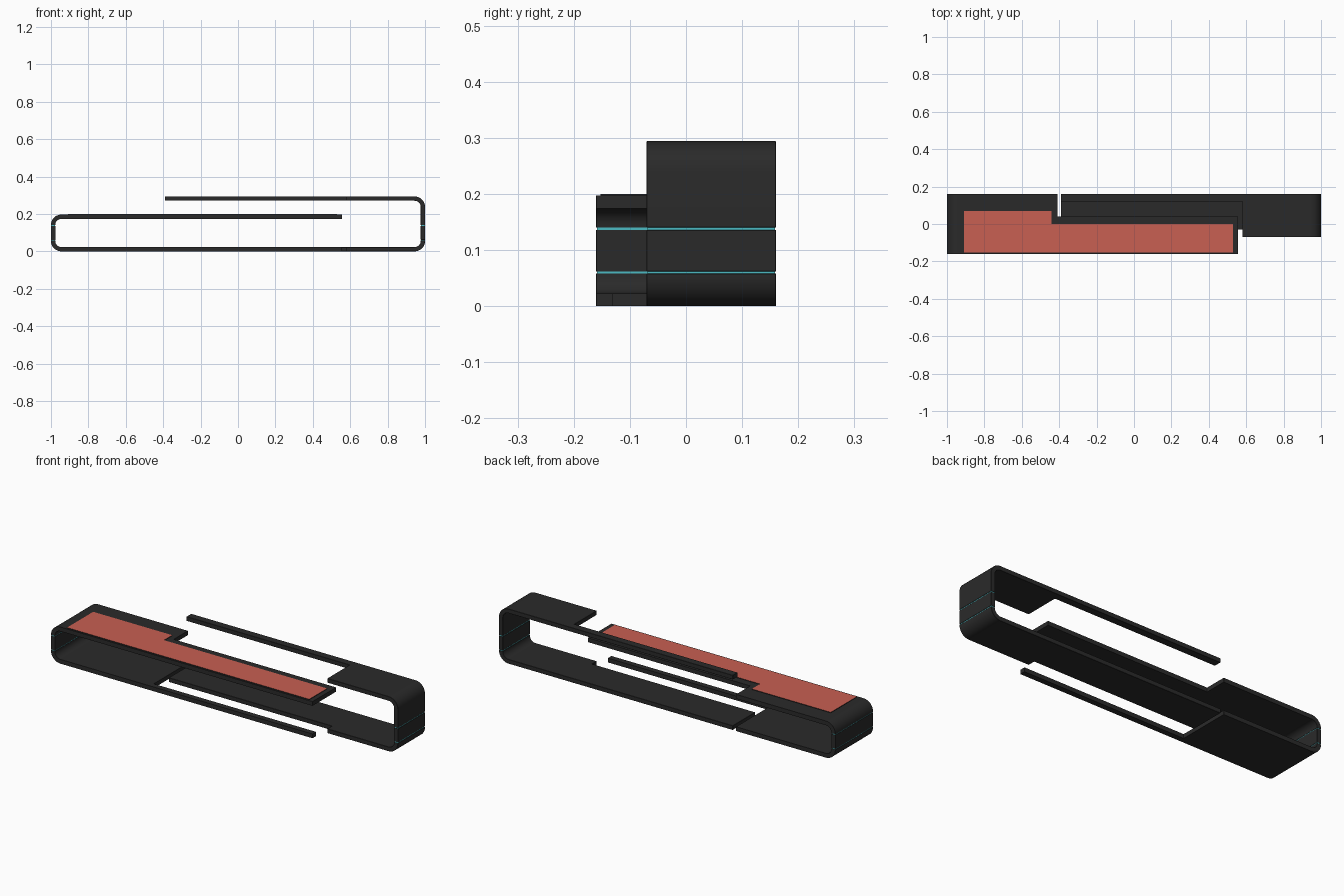
import bpy, bmesh
from math import cos, sin, pi

if "Cube" in bpy.data.objects:
    bpy.data.objects.remove(bpy.data.objects["Cube"])

WALL = 0.023             # band thickness
RADIUS = 0.056           # outer bend radius
SEAMS = (0.06, 0.138)    # heights of the seams in the end walls
GAP = 0.004


def material(name, rgb):
    m = bpy.data.materials.new(name)
    m.use_nodes = True
    m.diffuse_color = (*rgb, 1)
    m.node_tree.nodes["Principled BSDF"].inputs["Base Color"].default_value = (*rgb, 1)
    return m


charcoal = material("charcoal", (0.023, 0.023, 0.023))
red = material("brick_red", (0.58, 0.115, 0.085))
teal = material("teal", (0.07, 0.5, 0.55))


def finish(name, bm, *mats):
    mesh = bpy.data.meshes.new(name)
    bm.to_mesh(mesh)
    bm.free()
    for mat in mats:
        mesh.materials.append(mat)
    obj = bpy.data.objects.new(name, mesh)
    bpy.context.collection.objects.link(obj)
    return obj


def bend(height, start):
    """Quarter circle at the end wall, running clockwise."""
    return [(1 - RADIUS + RADIUS * cos(start - i * pi / 16),
             height + RADIUS * sin(start - i * pi / 16)) for i in range(9)]


def folded_band(name, side, top, tip, shoulder, ys, keep):
    """Sheet folded round one end; keep(is_top, y) says which arm strips exist."""
    path = [(tip, top), (shoulder, top)] + bend(top - RADIUS, pi / 2)
    for z in reversed(SEAMS):
        path += [(1, z + GAP / 2), (1, z - GAP / 2)]
    path += bend(RADIUS, 0) + [(shoulder, 0), (tip, 0)]
    if side < 0:
        path.reverse()
    bm = bmesh.new()
    rows = [[bm.verts.new((side * u, y, z)) for y in ys] for u, z in path]
    for i in range(len(path) - 1):
        (u0, z0), (u1, z1) = path[i], path[i + 1]
        mid_u, mid_z = (u0 + u1) / 2, (z0 + z1) / 2
        if any(abs(mid_z - z) < GAP / 8 for z in SEAMS) and mid_u > 0.999:
            continue                                   # open seam
        for j in range(len(ys) - 1):
            if mid_u < shoulder and not keep(mid_z > top / 2, (ys[j] + ys[j+1]) / 2):
                continue                               # cut-away arm strip
            bm.faces.new((rows[i][j], rows[i+1][j], rows[i+1][j+1], rows[i][j+1]))
    loose = [v for v in bm.verts if not v.link_faces]
    bmesh.ops.delete(bm, geom=loose, context='VERTS')
    obj = finish(name, bm, charcoal)

    solid = obj.modifiers.new("thickness", 'SOLIDIFY')
    solid.thickness, solid.offset, solid.use_even_offset = WALL, -1, True
    edge = obj.modifiers.new("soft_edges", 'BEVEL')
    edge.width, edge.segments, edge.limit_method = 0.001, 1, 'ANGLE'
    bpy.ops.object.select_all(action='DESELECT')
    obj.select_set(True)
    bpy.context.view_layer.objects.active = obj
    for mod in ("thickness", "soft_edges"):
        bpy.ops.object.modifier_apply(modifier=mod)
    bpy.ops.object.shade_smooth_by_angle(angle=pi / 6)


# Low band folded round the right end, with a front rail below
folded_band("low_band", -1, 0.197, -0.555, 0.41, (-0.16, -0.13, 0.04, 0.16),
            lambda is_top, y: y < (0.04 if is_top else -0.13))

# Tall band folded round the left end, with a back rail above
folded_band("tall_band", 1, 0.294, -0.39, 0.58, (-0.07, -0.03, 0.12, 0.16),
            lambda is_top, y: y > (0.12 if is_top else -0.03))

# Thin cover plate on the low band, red on top with dark edges
bm = bmesh.new()
outline = [(-0.91, -0.152), (0.53, -0.152), (0.53, 0), (-0.44, 0), (-0.44, 0.07), (-0.91, 0.07)]
face = bm.faces.new([bm.verts.new((x, y, 0.196)) for x, y in outline])
ext = bmesh.ops.extrude_face_region(bm, geom=[face])
for v in ext["geom"]:
    if isinstance(v, bmesh.types.BMVert):
        v.co.z = 0.2
bmesh.ops.recalc_face_normals(bm, faces=bm.faces)
for f in bm.faces:
    f.material_index = 0 if f.normal.z > 0.5 else 1
finish("cover_plate", bm, red, charcoal)

# Teal cores filling the seams of both end walls
for side, end, y0 in ((-1, "right", -0.16), (1, "left", -0.07)):
    for z, level in zip(SEAMS, ("lower", "upper")):
        bm = bmesh.new()
        bmesh.ops.create_cube(bm, size=1)
        for v in bm.verts:
            v.co = (side * (1 - WALL / 2) + v.co.x * (WALL - 0.003),
                    (y0 + 0.16) / 2 + v.co.y * (0.158 - y0), z + v.co.z * GAP)
        finish(f"{end}_{level}_seam_core", bm, teal)
